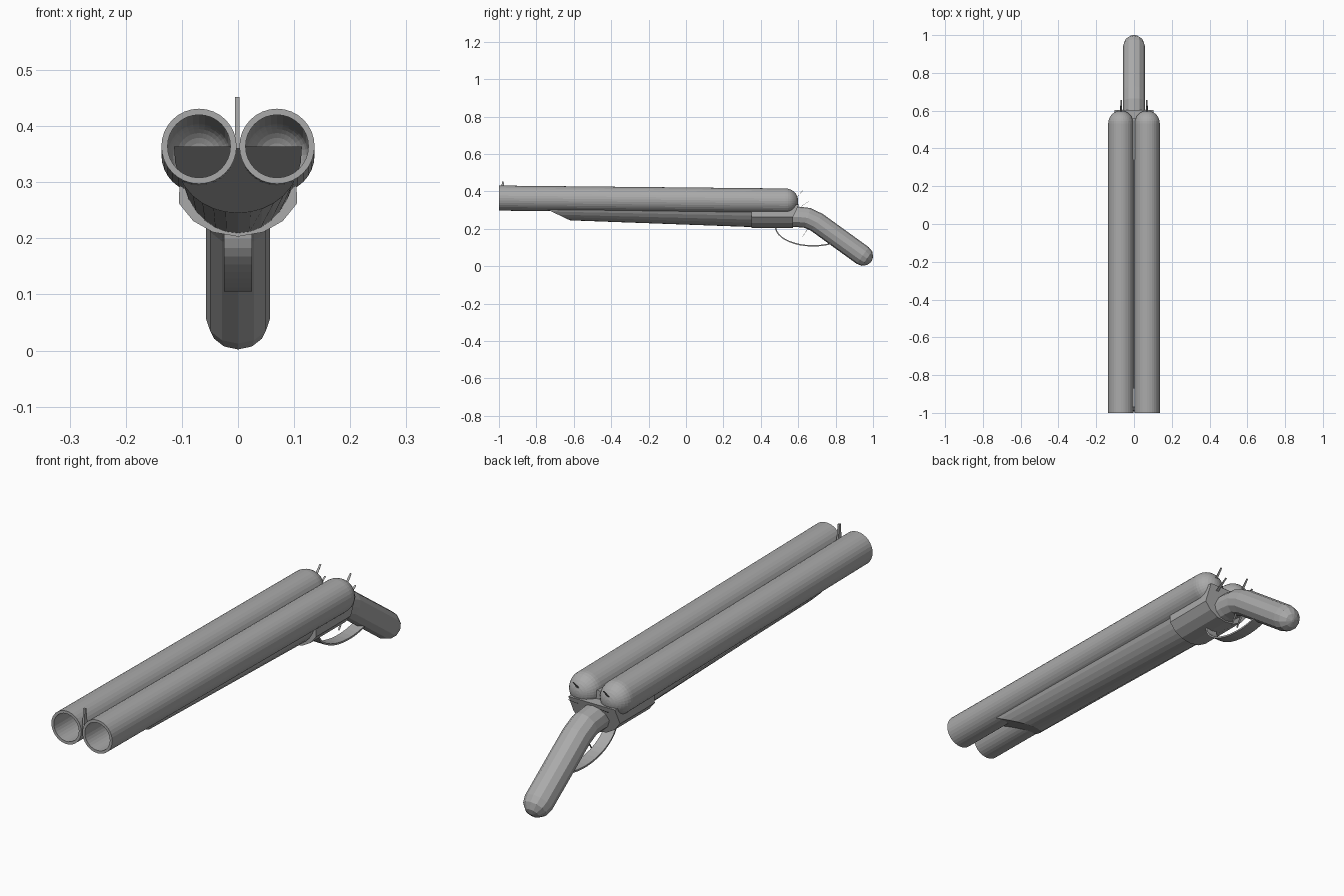
import bpy, bmesh, math
from mathutils import Vector

if "Cube" in bpy.data.objects:
    bpy.data.objects.remove(bpy.data.objects["Cube"])

metal = bpy.data.materials.new("gunmetal_grey")
metal.diffuse_color = (0.40, 0.40, 0.40, 1)
metal.use_nodes = True
metal.node_tree.nodes["Principled BSDF"].inputs["Base Color"].default_value = metal.diffuse_color


def make(name, bm):
    bmesh.ops.recalc_face_normals(bm, faces=bm.faces)
    me = bpy.data.meshes.new(name)
    bm.to_mesh(me)
    bm.free()
    me.materials.append(metal)
    ob = bpy.data.objects.new(name, me)
    bpy.context.collection.objects.link(ob)
    return ob


def loft(name, rings, closed=True, caps=True, loop=False):
    """Skin a list of point rings; optionally cap the ends or join last to first."""
    bm = bmesh.new()
    vs = [[bm.verts.new(p) for p in r] for r in rings]
    n = len(rings[0])
    pairs = list(zip(vs, vs[1:])) + ([(vs[-1], vs[0])] if loop else [])
    for a, b in pairs:
        for i in range(n if closed else n - 1):
            j = (i + 1) % n
            bm.faces.new((a[i], a[j], b[j], b[i]))
    if caps:
        bm.faces.new(vs[0])
        bm.faces.new(vs[-1])
    bmesh.ops.remove_doubles(bm, verts=bm.verts, dist=1e-5)
    return make(name, bm)


# Barrels: hollow tubes with a domed breech, tilting down slightly to the rear
R, RI, YB = 0.067, 0.056, 0.533


def bore_z(y):
    return 0.364 - 0.0102 * (y + 1)


def dome(r):
    return [(YB + r * math.sin(t), max(r * math.cos(t), 1e-4))
            for t in [math.pi / 2 * k / 8 for k in range(9)]]


profile = [(-1, R)] + dome(R) + dome(RI)[::-1] + [(-1, RI)]
SEG = 32
for side, label in ((-1, "left"), (1, "right")):
    rings = []
    for y, r in profile:
        rings.append([(side * 0.0695 + r * math.cos(2 * math.pi * k / SEG), y,
                       bore_z(y) + r * math.sin(2 * math.pi * k / SEG)) for k in range(SEG)])
    ob = loft("barrel_" + label, rings, caps=False, loop=True)

# Fore-end: rounded trough shape, cut obliquely at the front
TOP = 0.364


def trough(w, depth, yfun):
    ring = []
    for k in range(17):
        t = math.pi * k / 16
        z = TOP - depth * math.sin(t) ** 0.85
        ring.append((w * math.cos(t), yfun(z), z))
    return ring


loft("fore_end", [
    trough(0.114, 0.119, lambda z: -0.62 - (z - 0.245) * 2.1),
    trough(0.106, 0.155, lambda z: 0.36),
    trough(0.103, 0.158, lambda z: 0.56)])

# Receiver: bevelled housing behind the fore-end, its rear edge leaning back
half = [(0.104, 0.33), (0.105, 0.262), (0.08, 0.231), (0.045, 0.211)]
section = half + [(0, 0.203)] + [(-x, z) for x, z in reversed(half)]
loft("receiver", [
    [(x, 0.35, z) for x, z in section],
    [(x, 0.572 + max(0, z - 0.265) * 0.5, z) for x, z in section]])

# Grip: bent round bar with a domed end
path = [Vector((0, y, z)) for y, z in
        ((0.5, 0.262), (0.595, 0.264), (0.65, 0.258), (0.70, 0.234), (0.945, 0.057))]
radii = [0.055] * 5
end_dir = (path[-1] - path[-2]).normalized()
tip = path[-1].copy()
for a in (30, 60, 85):
    path.append(tip + end_dir * 0.056 * math.sin(math.radians(a)))
    radii.append(0.055 * math.cos(math.radians(a)))
rings = []
for i, (p, r) in enumerate(zip(path, radii)):
    d = (path[min(i + 1, len(path) - 1)] - path[max(i - 1, 0)]).normalized()
    if i >= 4:
        d = end_dir
    up = Vector((1, 0, 0)).cross(d)
    rings.append([p + Vector((1.04 * r * math.cos(t), 0, 0)) + up * r * math.sin(t)
                  for t in [2 * math.pi * k / 12 for k in range(12)]])
loft("grip", rings)

# Trigger guard: curved flat strap
rings = []
for k in range(15):
    t = math.radians(178 + 124 * k / 14)
    o = (0.68 + 0.205 * math.cos(t), 0.212 + 0.107 * math.sin(t))
    i = (0.68 + 0.198 * math.cos(t), 0.212 + 0.100 * math.sin(t))
    rings.append([(-0.025, *o), (0.025, *o), (0.025, *i), (-0.025, *i)])
loft("trigger_guard", rings)


# Thin pins: hammers on the breech domes and triggers inside the guard
def pin(name, x, a, b, w):
    t = 0.001
    loft(name, [[(x - s, y - t, z), (x + s, y - t, z), (x + s, y + t, z), (x - s, y + t, z)]
                for (y, z), s in ((a, w), (b, w * 0.6))])


for side, label in ((-1, "left"), (1, "right")):
    x = side * 0.068
    pin("hammer_upper_" + label, x, (0.585, 0.36), (0.625, 0.405), 0.006)
    pin("hammer_lower_" + label, x, (0.60, 0.31), (0.655, 0.345), 0.006)
    pin("trigger_" + label, side * 0.014, (0.66, 0.215), (0.625, 0.16), 0.005)

# Front sight: slim blade between the muzzles
blade = [(-0.992, 0.36), (-0.965, 0.36), (-0.975, 0.452), (-0.984, 0.452)]
loft("front_sight", [[(x, y, z) for y, z in blade] for x in (-0.005, 0.003)])
